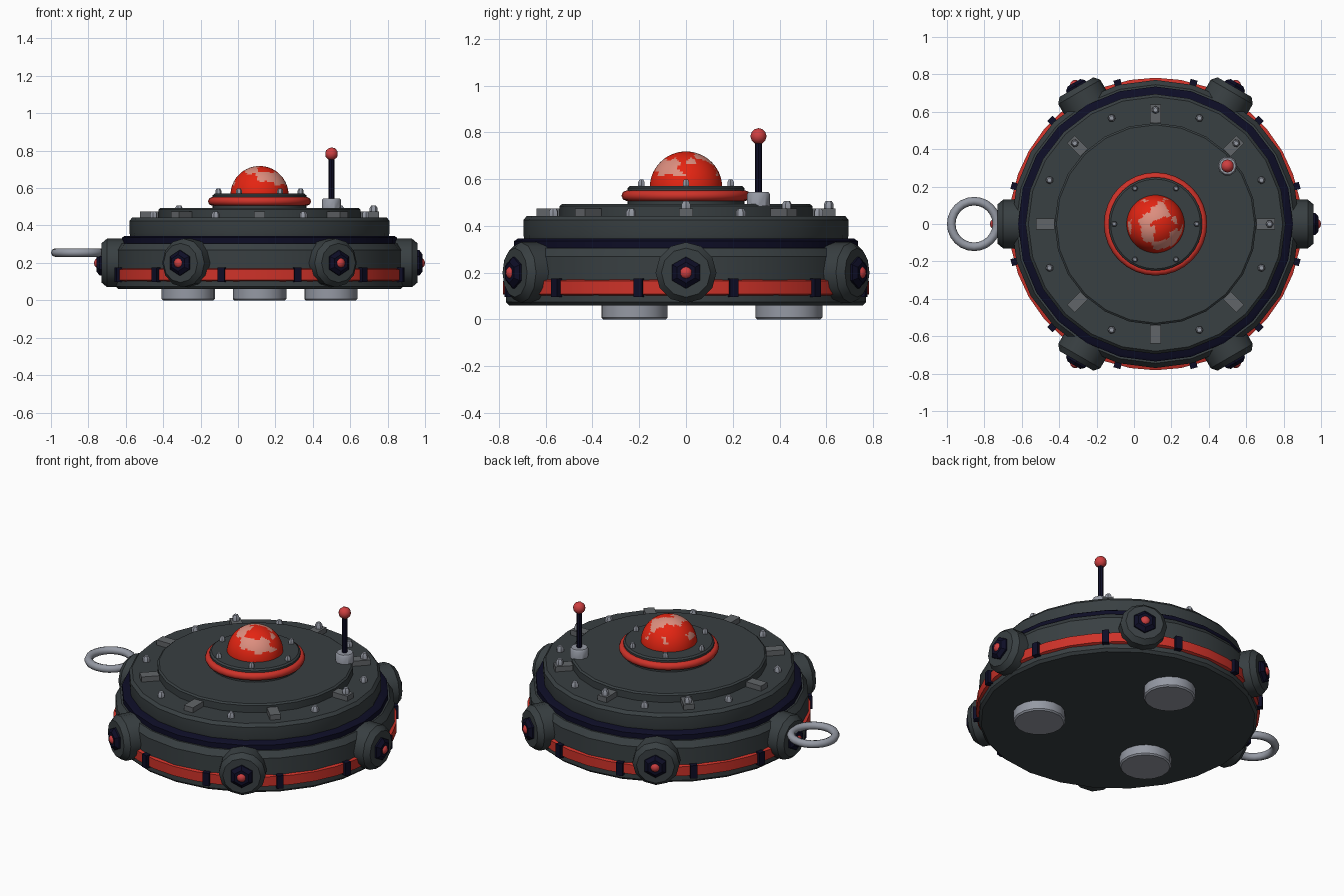
import bpy, bmesh
from math import pi, sin, cos, radians
from mathutils import Matrix, Vector, noise

cube = bpy.data.objects.get("Cube")
if cube:
    bpy.data.objects.remove(cube, do_unlink=True)

CX = 0.115  # axis of the round body


def material(name, rgb):
    m = bpy.data.materials.new(name)
    m.use_nodes = True
    m.diffuse_color = (*rgb, 1)
    bsdf = next(n for n in m.node_tree.nodes if n.type == 'BSDF_PRINCIPLED')
    bsdf.inputs["Base Color"].default_value = (*rgb, 1)
    return m


HULL = material("hull grey", (0.040, 0.050, 0.054))
NAVY = material("dark navy", (0.004, 0.004, 0.019))
BAND = material("band red", (0.62, 0.032, 0.022))
LAMP = material("lamp red", (0.62, 0.05, 0.052))
GLOW = material("dome red", (0.78, 0.018, 0.006))
WORN = material("worn pink", (0.72, 0.27, 0.21))
STEEL = material("light steel", (0.30, 0.32, 0.37))
CLIP = material("clip grey", (0.12, 0.13, 0.14))


def finish(name, bm, mats, angle=35):
    bmesh.ops.recalc_face_normals(bm, faces=bm.faces)
    me = bpy.data.meshes.new(name)
    bm.to_mesh(me)
    bm.free()
    for m in mats:
        me.materials.append(m)
    ob = bpy.data.objects.new(name, me)
    bpy.context.scene.collection.objects.link(ob)
    bpy.ops.object.select_all(action='DESELECT')
    ob.select_set(True)
    bpy.context.view_layer.objects.active = ob
    bpy.ops.object.shade_smooth_by_angle(angle=radians(angle))
    return ob


def lathe(name, profile, mat, sides, matrix=None, closed=False, angle=35):
    """Spin (radius, height) points round z; open profiles get end caps."""
    bm = bmesh.new()
    rings = []
    for r, z in profile:
        rings.append([bm.verts.new((r * cos(2 * pi * i / sides), r * sin(2 * pi * i / sides), z))
                      for i in range(sides)])
    pairs = list(zip(rings, rings[1:]))
    if closed:
        pairs.append((rings[-1], rings[0]))
    else:
        bm.faces.new(rings[0])
        bm.faces.new(rings[-1])
    for a, b in pairs:
        for i in range(sides):
            j = (i + 1) % sides
            bm.faces.new((a[i], a[j], b[j], b[i]))
    bm.transform(matrix or Matrix.Translation((CX, 0, 0)))
    return finish(name, bm, [mat], angle)


def torus(name, major, minor, centre, mat, sides, ring_sides=8):
    profile = [(major + minor * cos(2 * pi * k / ring_sides), minor * sin(2 * pi * k / ring_sides))
               for k in range(ring_sides)]
    return lathe(name, profile, mat, sides, Matrix.Translation(centre), True, 50)


def polar(deg, radius, z):
    """Frame on the body: local x points outward."""
    return (Matrix.Translation((CX, 0, 0)) @ Matrix.Rotation(radians(deg), 4, 'Z')
            @ Matrix.Translation((radius, 0, z)))


def box(name, size, matrix, mat):
    bm = bmesh.new()
    bmesh.ops.create_cube(bm, size=1, matrix=matrix @ Matrix.Diagonal((*size, 1)))
    return finish(name, bm, [mat])


def ball(name, radius, matrix, mat):
    bm = bmesh.new()
    bmesh.ops.create_icosphere(bm, subdivisions=2, radius=radius, matrix=matrix)
    return finish(name, bm, [mat], 50)


def bolt(name, matrix, r=0.021, h=0.035):
    lathe(name, [(r, 0), (r, h * 0.6), (r * 0.6, h)], STEEL, 6, matrix)


# Stacked round body
lathe("lower_hull", [(0.755, 0.06), (0.77, 0.075), (0.77, 0.27), (0.745, 0.305)], HULL, 24)
lathe("dark_seam", [(0.735, 0.30), (0.735, 0.335), (0.72, 0.345)], NAVY, 24)
lathe("upper_hull", [(0.69, 0.34), (0.695, 0.36), (0.695, 0.425), (0.68, 0.443)], HULL, 24)
lathe("top_plate", [(0.54, 0.44), (0.54, 0.485), (0.53, 0.493)], HULL, 24)
lathe("side_band", [(0.76, 0.10), (0.782, 0.108), (0.782, 0.165), (0.76, 0.172)], BAND, 36, closed=True)

# Dome, its collar and trim
lathe("dome_collar", [(0.25, 0.49), (0.25, 0.562), (0.24, 0.57), (0.16, 0.57)], HULL, 32)
torus("collar_trim", 0.253, 0.023, (CX, 0, 0.529), BAND, 32)

bm = bmesh.new()
bmesh.ops.create_uvsphere(bm, u_segments=64, v_segments=48, radius=0.155)
low = [v for v in bm.verts if v.co.z < -0.012]
bmesh.ops.delete(bm, geom=low, context='VERTS')
for f in bm.faces:
    c = f.calc_center_median()
    patch = noise.noise(c * 13 + Vector((3.1, 1.7, 0.4))) + 0.35 * noise.noise(c * 40)
    f.material_index = 1 if patch + 2.2 * (c.z - 0.115) > 0.08 and c.z > 0.045 else 0
bm.transform(Matrix.Translation((CX, 0, 0.563)))
finish("dome", bm, [GLOW, WORN])

for k in range(6):
    bolt("collar_bolt", polar(60 * k, 0.22, 0.568), 0.016, 0.03)

# Clips and bolts around the upper hull
for k in range(8):
    deg = 45 * k
    bolt("rim_bolt", polar(deg + 22.5, 0.613, 0.44))
    box("rim_clip", (0.10, 0.06, 0.034), polar(deg, 0.59, 0.457), CLIP)
    if deg < 180:
        bolt("clip_bolt", polar(deg, 0.61, 0.472))

# Ties across the side band
for k in range(12):
    box("band_tie", (0.04, 0.038, 0.078), polar(15 + 30 * k, 0.778, 0.136), NAVY)

# Six side lamps
for k in range(6):
    frame = polar(60 * k, 0, 0.2) @ Matrix.Rotation(pi / 2, 4, 'Y')
    lathe("lamp_housing", [(0.13, 0.68), (0.13, 0.815), (0.105, 0.845)], HULL, 12, frame)
    lathe("lamp_bezel", [(0.068, 0.83), (0.068, 0.855), (0.045, 0.872)], NAVY, 6, frame)
    ball("lamp", 0.031, frame @ Matrix.Translation((0, 0, 0.855)), LAMP)

# Aerial
ax, ay = 0.5, 0.31
at = Matrix.Translation((ax, ay, 0))
lathe("aerial_base", [(0.052, 0.485), (0.052, 0.535), (0.045, 0.545)], STEEL, 10, at)
lathe("aerial_rod", [(0.015, 0.54), (0.015, 0.765)], NAVY, 8, at)
ball("aerial_tip", 0.035, Matrix.Translation((ax, ay, 0.783)), LAMP)

# Feet and hanging ring
for deg in (90, 210, 330):
    lathe("foot", [(0.135, 0), (0.143, 0.008), (0.143, 0.07)], STEEL, 16, polar(deg, 0.44, 0))
torus("hanging_ring", 0.122, 0.023, (-0.855, 0, 0.255), STEEL, 24)
